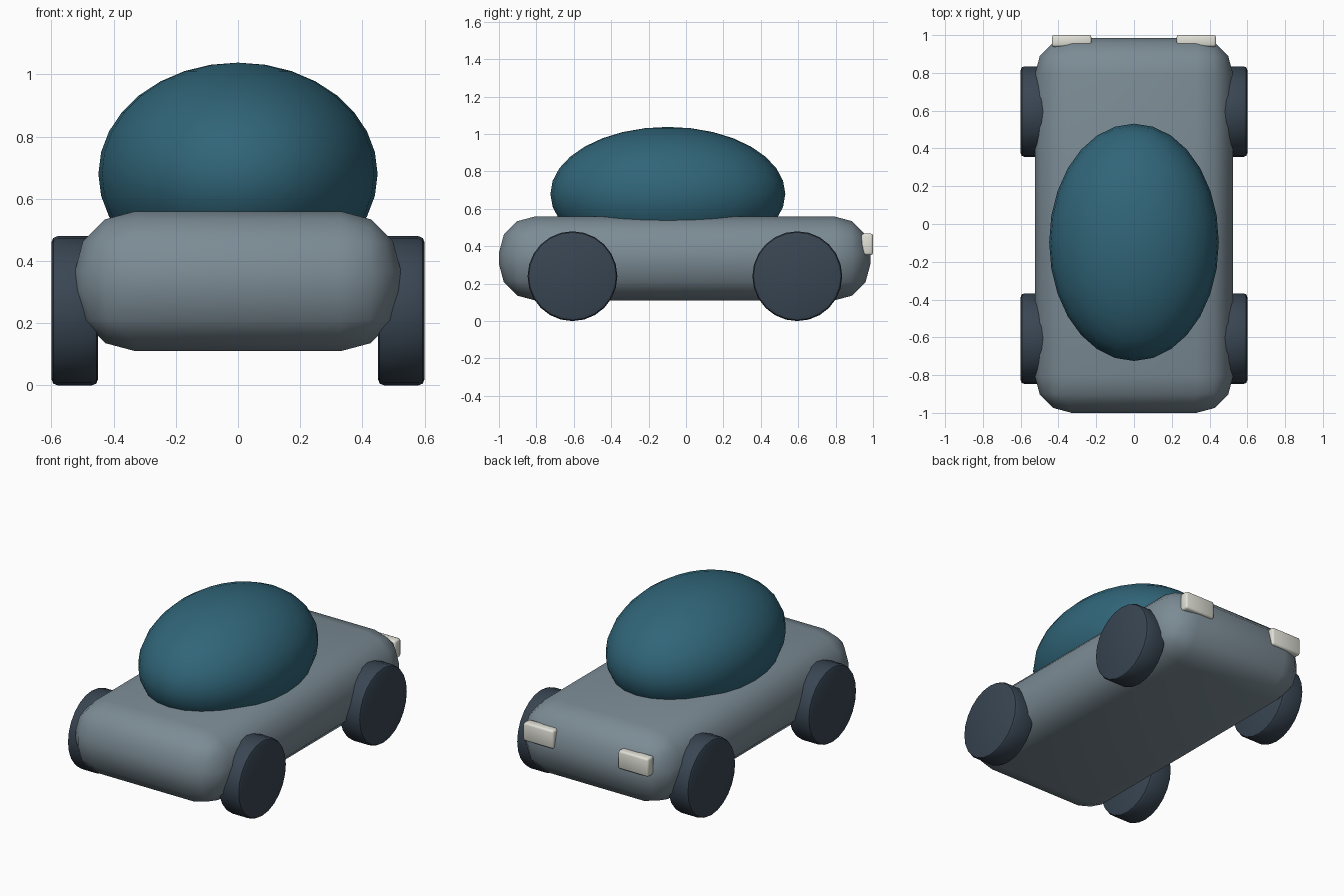
import bpy, math

if "Cube" in bpy.data.objects:
    bpy.data.objects.remove(bpy.data.objects["Cube"])


def material(name, rgb):
    m = bpy.data.materials.new(name)
    m.diffuse_color = (*rgb, 1)
    m.use_nodes = True
    m.node_tree.nodes["Principled BSDF"].inputs["Base Color"].default_value = m.diffuse_color
    return m


SLATE = material("slate", (0.20, 0.26, 0.30))
TEAL = material("teal", (0.03, 0.13, 0.19))
RUBBER = material("rubber", (0.04, 0.06, 0.085))
CREAM = material("cream", (0.75, 0.75, 0.68))


def finish(name, mat, bevel=0, segments=2, angle=60):
    """Name the active object, apply its scale, round its edges and smooth it."""
    ob = bpy.context.object
    ob.name = name
    ob.data.materials.append(mat)
    bpy.ops.object.transform_apply(location=False, rotation=True, scale=True)
    if bevel:
        mod = ob.modifiers.new("round", 'BEVEL')
        mod.width = bevel
        mod.segments = segments
        mod.limit_method = 'ANGLE'
        bpy.ops.object.modifier_apply(modifier=mod.name)
    bpy.ops.object.shade_smooth_by_angle(angle=math.radians(angle))
    return ob


def box(name, centre, size, mat, bevel, segments):
    bpy.ops.mesh.primitive_cube_add(size=1, location=centre)
    bpy.context.object.scale = size
    return finish(name, mat, bevel, segments)


# Rounded body
box("body", (0, -0.007, 0.335), (1.05, 1.986, 0.45), SLATE, 0.195, 3)

# Egg-shaped cabin sunk into the body
bpy.ops.mesh.primitive_uv_sphere_add(segments=28, ring_count=16, radius=1,
                                     location=(0, -0.097, 0.68))
bpy.context.object.scale = (0.449, 0.628, 0.358)
finish("cabin", TEAL)

for side, x in (("left", -1), ("right", 1)):
    # Wheels
    for end, y in (("front", -0.607), ("back", 0.595)):
        bpy.ops.mesh.primitive_cylinder_add(vertices=24, radius=0.24, depth=0.15,
                                            location=(x * 0.525, y, 0.24),
                                            rotation=(0, math.pi / 2, 0))
        finish(f"{end}_{side}_wheel", RUBBER, 0.02, 2, 40)
    # Lamps on the +y end
    box(f"{side}_lamp", (x * 0.33, 0.969, 0.41), (0.21, 0.062, 0.115), CREAM, 0.012, 2)
